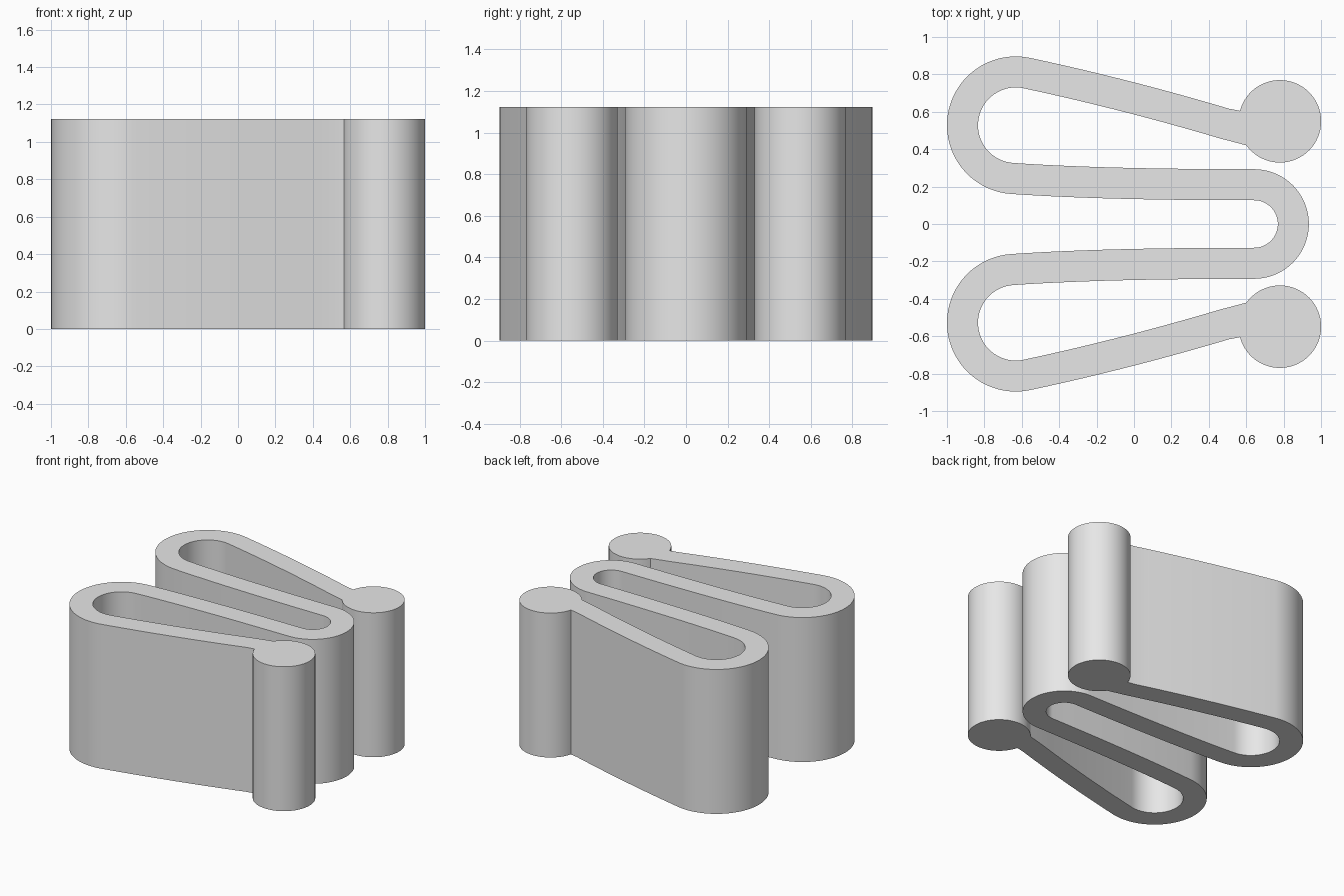
import bpy, bmesh
from math import cos, sin, pi, radians
from mathutils import Vector

if "Cube" in bpy.data.objects:
    bpy.data.objects.remove(bpy.data.objects["Cube"], do_unlink=True)

HEIGHT = 1.123
HALF_WALL = 0.083
BULB = Vector((0.78, 0.549))
BULB_RADIUS = 0.2205
LEFT_BEND = Vector((-0.632, 0.528))
RIGHT_BEND = Vector((0.642, 0))


def arc(centre, radius, start, end, steps):
    angles = [radians(start + (end - start) * i / steps) for i in range(steps + 1)]
    return [centre + radius * Vector((cos(a), sin(a))) for a in angles]


def bow(a, control, b, steps):
    ts = [i / steps for i in range(steps + 1)]
    return [a * (1 - t) ** 2 + control * 2 * t * (1 - t) + b * t * t for t in ts]


def mirrored(points):
    return [Vector((p.x, -p.y)) for p in reversed(points)]


# Centre line of the folded strip: arm, left bend, middle run, right bend
left_bend = arc(LEFT_BEND, 0.285, 78, 266, 40)
right_bend = arc(RIGHT_BEND, 0.21, 90, 0, 20)
arm = bow(Vector((0.58, 0.508)), Vector((0.003, 0.684)), left_bend[0], 12)
run = bow(left_bend[-1], Vector((-0.17, 0.21)), right_bend[0], 14)
half = arm[:-1] + left_bend + run[1:-1] + right_bend
path = half + mirrored(half)[1:]

# Both walls of the strip
inner, outer = [], []
for before, point, after in zip(path, path[1:], path[2:]):
    d = ((point - before).normalized() + (after - point).normalized()).normalized()
    normal = Vector((-d.y, d.x)) * HALF_WALL
    inner.append(point + normal)
    outer.append(point - normal)

# Closed outline with a round bulb at each end
bulb = arc(BULB, BULB_RADIUS, 165.3, -144.4, 56)
outline = bulb + inner + mirrored(bulb) + outer[::-1]

# Extrude the outline upwards
bm = bmesh.new()
base = bm.faces.new([bm.verts.new((p.x, p.y, 0)) for p in outline])
top = bmesh.ops.extrude_face_region(bm, geom=[base], use_keep_orig=True)
bmesh.ops.translate(bm, vec=(0, 0, HEIGHT),
                    verts=[g for g in top["geom"] if isinstance(g, bmesh.types.BMVert)])
bmesh.ops.recalc_face_normals(bm, faces=bm.faces)
mesh = bpy.data.meshes.new("folded_strip")
bm.to_mesh(mesh)
bm.free()

strip = bpy.data.objects.new("folded_strip", mesh)
bpy.context.collection.objects.link(strip)

# Plain grey material
grey = bpy.data.materials.new("light_grey")
grey.use_nodes = True
grey.diffuse_color = (0.8, 0.8, 0.8, 1)
grey.node_tree.nodes["Principled BSDF"].inputs["Base Color"].default_value = (0.8, 0.8, 0.8, 1)
mesh.materials.append(grey)

bpy.ops.object.select_all(action="DESELECT")
strip.select_set(True)
bpy.context.view_layer.objects.active = strip
bpy.ops.object.shade_smooth_by_angle(angle=pi / 6)
